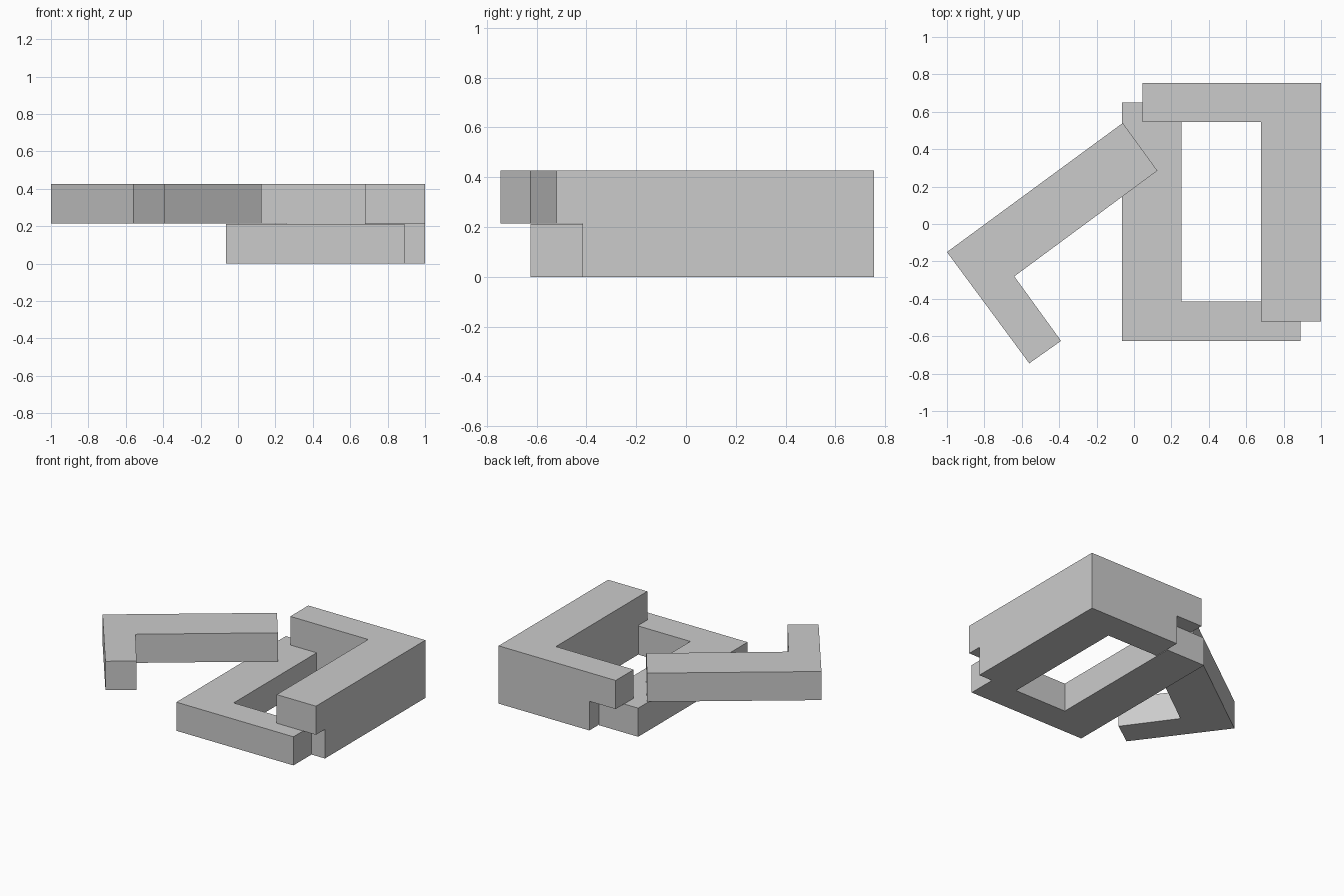
import bpy
import bmesh
from mathutils import Vector

if "Cube" in bpy.data.objects:
    bpy.data.objects.remove(bpy.data.objects["Cube"], do_unlink=True)

LAP = 0.215   # height of the joint shoulder
TOP = 0.426

grey = bpy.data.materials.new("plain grey")
grey.use_nodes = True
grey.diffuse_color = (0.6, 0.6, 0.6, 1)
bsdf = next(n for n in grey.node_tree.nodes if n.type == "BSDF_PRINCIPLED")
bsdf.inputs["Base Color"].default_value = grey.diffuse_color


def prism(outline, z0, z1):
    """Extrude a flat outline into a solid bar."""
    bm = bmesh.new()
    base = bm.faces.new([bm.verts.new((x, y, z0)) for x, y in outline])
    ext = bmesh.ops.extrude_face_region(bm, geom=[base], use_keep_orig=True)
    verts = [g for g in ext["geom"] if isinstance(g, bmesh.types.BMVert)]
    bmesh.ops.translate(bm, verts=verts, vec=(0, 0, z1 - z0))
    bmesh.ops.recalc_face_normals(bm, faces=bm.faces[:])
    return bm


def finish(bm, name):
    mesh = bpy.data.meshes.new(name)
    bm.to_mesh(mesh)
    bm.free()
    mesh.materials.append(grey)
    obj = bpy.data.objects.new(name, mesh)
    bpy.context.collection.objects.link(obj)


def add_tongue(bm, direction, anchor):
    """Lengthen the upper half of the end face found at the anchor point."""
    face = min((f for f in bm.faces if f.normal.dot(direction.normalized()) > 0.99),
               key=lambda f: (f.calc_center_median() - Vector(anchor)).length)
    new = bmesh.ops.extrude_discrete_faces(bm, faces=[face])["faces"][0]
    bmesh.ops.translate(bm, verts=new.verts[:], vec=direction)


# Tall right corner piece, with overlapping tongues on both ends
bm = prism([(0.26, 0.545), (0.68, 0.545), (0.68, -0.415),
            (1, -0.415), (1, 0.755), (0.26, 0.755)], 0, TOP)
bmesh.ops.bisect_plane(bm, geom=bm.verts[:] + bm.edges[:] + bm.faces[:],
                       plane_co=(0, 0, LAP), plane_no=(0, 0, 1))
bm.normal_update()
add_tongue(bm, Vector((-0.215, 0, 0)), (0.26, 0.65, 0.32))
add_tongue(bm, Vector((0, -0.105, 0)), (0.84, -0.415, 0.32))
finish(bm, "right_corner_piece")

# Low left corner piece, slid under the tongues
bm = prism([(-0.065, -0.625), (0.89, -0.625), (0.89, -0.415),
            (0.255, -0.415), (0.255, 0.65), (-0.065, 0.65)], 0, LAP - 0.004)
finish(bm, "left_corner_piece")

# Loose angled piece resting across the low one
bm = prism([(-1, -0.15), (-0.56, -0.745), (-0.39, -0.625),
            (-0.64, -0.28), (0.125, 0.285), (-0.06, 0.54)], LAP, TOP)
finish(bm, "loose_corner_piece")
